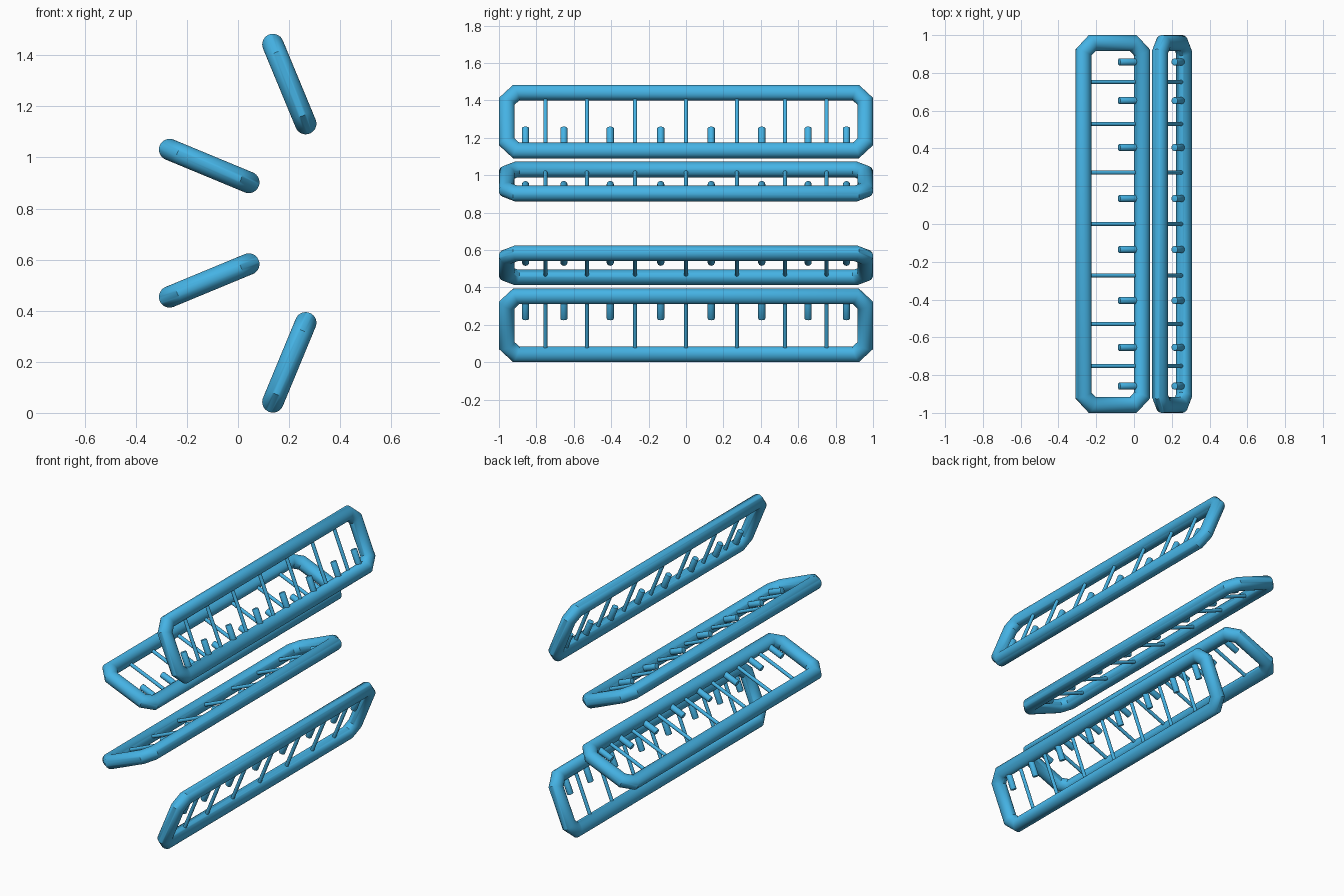
import bpy, bmesh
from math import cos, sin, pi, radians
from mathutils import Vector, Matrix

if "Cube" in bpy.data.objects:
    bpy.data.objects.remove(bpy.data.objects["Cube"])

R = 0.042                     # frame tube radius
WIDTH, HALF_LEN, CUT = 0.335, 0.958, 0.05
MID_Z = 0.7425                # mirror plane between upper and lower pairs
Y = Vector((0, 1, 0))

mat = bpy.data.materials.new("blue")
mat.diffuse_color = (0.06, 0.45, 0.78, 1)
mat.use_nodes = True
mat.node_tree.nodes["Principled BSDF"].inputs["Base Color"].default_value = mat.diffuse_color


def finish(bm, name):
    bmesh.ops.recalc_face_normals(bm, faces=bm.faces)
    me = bpy.data.meshes.new(name)
    bm.to_mesh(me)
    bm.free()
    me.materials.append(mat)
    ob = bpy.data.objects.new(name, me)
    bpy.context.collection.objects.link(ob)
    bpy.context.view_layer.objects.active = ob
    ob.select_set(True)
    bpy.ops.object.shade_smooth_by_angle(angle=radians(40))
    ob.select_set(False)


def frame(name, base, u, sides=32):
    """Mitred round tube around a chamfered rectangle."""
    bm = bmesh.new()
    n = u.cross(Y)
    h, c, w = HALF_LEN, CUT, WIDTH
    path = [(-h + c, 0), (h - c, 0), (h, c), (h, w - c),
            (h - c, w), (-h + c, w), (-h, w - c), (-h, c)]
    pts = [base + Y * a + u * b for a, b in path]
    rings = []
    for i, p in enumerate(pts):
        d0 = (p - pts[i - 1]).normalized()
        d1 = (pts[(i + 1) % len(pts)] - p).normalized()
        out = (d0 - d1).normalized()
        stretch = R / ((d0 + d1).length / 2)
        rings.append([bm.verts.new(p + out * stretch * cos(t) + n * R * sin(t))
                      for t in (2 * pi * k / sides for k in range(sides))])
    for i, a in enumerate(rings):
        b = rings[(i + 1) % len(rings)]
        for k in range(sides):
            j = (k + 1) % sides
            bm.faces.new((a[k], a[j], b[j], b[k]))
    finish(bm, name)


def bars(name, base, u, ys, radius, start, end, chamfer=0):
    """Row of cylinders along u, at +y and -y."""
    bm = bmesh.new()
    rot = u.to_track_quat('Z', 'Y').to_matrix().to_4x4()
    for y in sorted({s * v for v in ys for s in (-1, 1)}):
        loc = Matrix.Translation(base + Y * y + u * (start + end) / 2)
        bmesh.ops.create_cone(bm, cap_ends=True, segments=20, radius1=radius,
                              radius2=radius, depth=end - start, matrix=loc @ rot)
    if chamfer:
        rims = [e for e in bm.edges if any(len(f.verts) > 4 for f in e.link_faces)]
        bmesh.ops.bevel(bm, geom=rims, offset=chamfer, segments=2,
                        profile=0.5, affect='EDGES')
    finish(bm, name)


# Each panel: rail carrying the pegs (x, height from mid plane), tilt of the panel
panels = {"outer": (0.265, 0.39, radians(112.5)),
          "inner": (0.042, 0.16, radians(157.5))}
for label, (x, dz, ang) in panels.items():
    for side, s in (("upper", 1), ("lower", -1)):
        base = Vector((x, 0, MID_Z + s * dz))
        u = Vector((cos(ang), 0, s * sin(ang)))
        tag = f"{side}_{label}"
        frame(tag + "_frame", base, u)
        bars(tag + "_rungs", base, u, (0, 0.272, 0.53, 0.752), 0.011, 0.02, WIDTH - 0.02)
        bars(tag + "_pegs", base, u, (0.135, 0.405, 0.653, 0.858), 0.019, 0.02, 0.132, 0.004)
